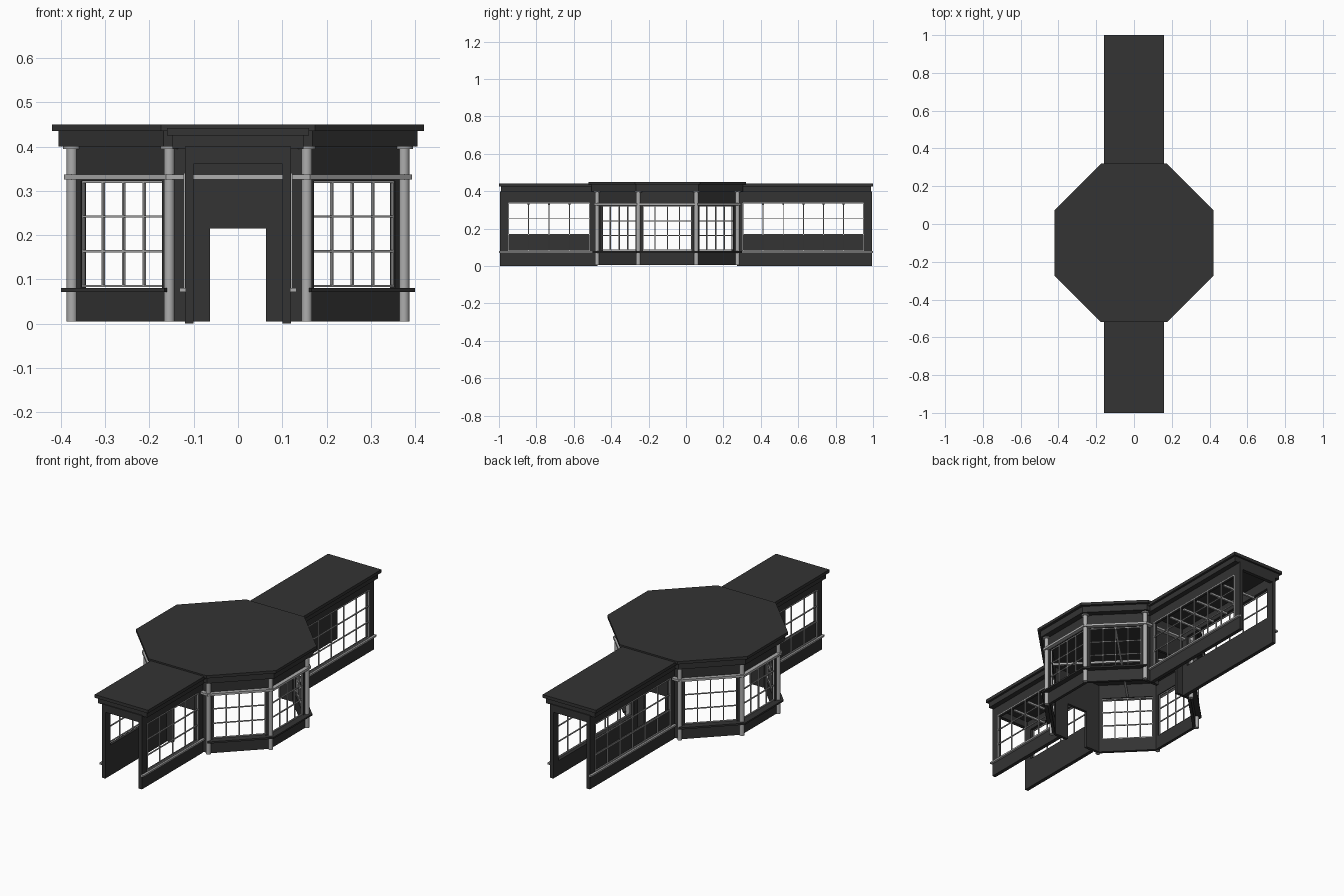
import bpy, bmesh, math
from mathutils import Matrix, Vector

if "Cube" in bpy.data.objects:
    bpy.data.objects.remove(bpy.data.objects["Cube"])


def material(name, value):
    m = bpy.data.materials.new(name)
    m.use_nodes = True
    colour = (value, value, value, 1)
    m.diffuse_color = colour
    m.node_tree.nodes["Principled BSDF"].inputs["Base Color"].default_value = colour
    return m


DARK = material("charcoal", 0.033)
LIGHT = material("light grey", 0.42)

CENTRE = Matrix.Translation((0, -0.1, 0))
TAN = math.tan(math.pi / 8)
SIDES = (0, 1, 3, 4, 5, 7)      # windowed faces of the pavilion
DOORS = (2, 6)                  # faces that open to the corridors


def turn(k):
    """Frame of pavilion face k: local x points outward, y along the face."""
    return CENTRE @ Matrix.Rotation(k * math.pi / 4, 4, 'Z')


class Part:
    """Collects simple solids into one named object."""

    def __init__(self, name, mat):
        self.name, self.mat, self.bm = name, mat, bmesh.new()

    def prism(self, points, z0, z1, frame=Matrix()):
        low = [self.bm.verts.new(frame @ Vector((x, y, z0))) for x, y in points]
        high = [self.bm.verts.new(frame @ Vector((x, y, z1))) for x, y in points]
        self.bm.faces.new(low[::-1])
        self.bm.faces.new(high)
        n = len(points)
        for i in range(n):
            j = (i + 1) % n
            self.bm.faces.new((low[i], low[j], high[j], high[i]))

    def box(self, x, y, z, frame=Matrix()):
        (x0, x1), (y0, y1) = sorted(x), sorted(y)
        self.prism([(x0, y0), (x1, y0), (x1, y1), (x0, y1)], z[0], z[1], frame)

    def segment(self, k, inner, outer, z0, z1):
        a, b = inner * TAN, outer * TAN
        self.prism([(inner, -a), (outer, -b), (outer, b), (inner, a)], z0, z1, turn(k))

    def cylinder(self, x, y, z0, z1, radius, sides=16):
        place = Matrix.Translation((x, y, (z0 + z1) / 2))
        bmesh.ops.create_cone(self.bm, cap_ends=True, segments=sides, radius1=radius,
                              radius2=radius, depth=z1 - z0, matrix=place)

    def finish(self, smooth=False):
        bmesh.ops.recalc_face_normals(self.bm, faces=self.bm.faces)
        mesh = bpy.data.meshes.new(self.name)
        self.bm.to_mesh(mesh)
        self.bm.free()
        mesh.materials.append(self.mat)
        ob = bpy.data.objects.new(self.name, mesh)
        bpy.context.collection.objects.link(ob)
        if smooth:
            bpy.ops.object.select_all(action='DESELECT')
            ob.select_set(True)
            bpy.context.view_layer.objects.active = ob
            bpy.ops.object.shade_smooth_by_angle()
        return ob


def lattice(part, x, y, z, columns, rows, frame=Matrix(), bar=0.0025):
    """Window bars, with a border, in the plane between the two x values."""
    for i in range(columns + 1):
        c = y[0] + (y[1] - y[0]) * i / columns
        part.box(x, (c - bar, c + bar), z, frame)
    for i in range(rows + 1):
        c = z[0] + (z[1] - z[0]) * i / rows
        part.box(x, y, (c - bar, c + bar), frame)


# Octagonal roof: overhanging slab over a stepped fascia
def octagon(apothem):
    r = apothem / math.cos(math.pi / 8)
    return [(r * math.cos((i + 0.5) * math.pi / 4), r * math.sin((i + 0.5) * math.pi / 4))
            for i in range(8)]


roof = Part("pavilion_roof", DARK)
roof.prism(octagon(0.42), 0.435, 0.45, CENTRE)
roof.prism(octagon(0.405), 0.40, 0.435, CENTRE)
roof.finish()

# Pavilion walls, with window and door openings left free
IN, OUT = 0.356, 0.372
walls = Part("pavilion_walls", DARK)
ledge = Part("pavilion_ledge", DARK)
panes = Part("pavilion_window_bars", LIGHT)
for k in SIDES:
    walls.segment(k, IN, OUT, 0.005, 0.08)
    walls.segment(k, IN, OUT, 0.322, 0.40)
    for s in (-1, 1):
        walls.box((IN, OUT), (s * 0.13, s * 0.15), (0.08, 0.322), turn(k))
    ledge.segment(k, 0.36, 0.40, 0.071, 0.08)
    lattice(panes, (0.362, 0.368), (-0.13, 0.13), (0.085, 0.32), 4, 3, turn(k))
for k in DOORS:
    walls.segment(k, IN, OUT, 0.215, 0.40)
    for s in (-1, 1):
        walls.box((IN, OUT), (s * 0.063, s * 0.15), (0.005, 0.215), turn(k))
walls.finish()
ledge.finish()
panes.finish()

# Light band running round the pavilion above the windows
band = Part("pavilion_rail", LIGHT)
for k in range(8):
    band.segment(k, 0.37, 0.393, 0.325, 0.337)
band.finish()

# Round corner columns with caps
columns = Part("corner_columns", LIGHT)
for x, y in octagon(0.375):
    columns.cylinder(x, y - 0.1, 0.005, 0.40, 0.012)
    columns.cylinder(x, y - 0.1, 0.394, 0.40, 0.02)
columns.finish(smooth=True)

# Crossing ceiling beams inside the pavilion
beams = Part("pavilion_beams", LIGHT)
for k in (1, 3):
    beams.box((-0.36, 0.36), (-0.006, 0.006), (0.325, 0.337), turn(k))
beams.finish()


# Corridors: outer end, inner end, window range and number of panes
def corridor(name, end, inner, win, count):
    shell = Part(name + "_walls", DARK)
    cover = Part(name + "_roof", DARK)
    bars = Part(name + "_window_bars", LIGHT)
    rail = Part(name + "_sill_rail", LIGHT)
    rafters = Part(name + "_rafters", LIGHT)
    tip = end * 0.995
    for s, sill in ((1, 0.08), (-1, 0.165)):
        x = (s * 0.10, s * 0.12)
        shell.box(x, (tip, inner), (0, 0.08))
        shell.box(x, (tip, inner), (0.34, 0.40))
        shell.box(x, (tip, win[0]), (0.08, 0.34))
        shell.box(x, (win[1], inner), (0.08, 0.34))
        if sill > 0.08:
            # Solid lower panel behind the bars
            shell.box((s * 0.10, s * 0.116), win, (0.08, sill))
        lattice(bars, sorted((s * 0.117, s * 0.123)), win, (0.083, 0.338), count, 3)
        rail.box((s * 0.118, s * 0.132), (end, inner), (0.071, 0.08))
    # Lintel at the open end
    shell.box((-0.10, 0.10), (tip, tip - end * 0.02), (0.36, 0.40))
    for i in range(1, count):
        c = win[0] + (win[1] - win[0]) * i / count
        rafters.box((-0.10, 0.10), (c - 0.005, c + 0.005), (0.326, 0.337))
    # Stepped flat roof
    cover.box((-0.16, 0.16), (end, inner), (0.425, 0.442))
    cover.box((-0.148, 0.148), (end * 0.99, inner), (0.395, 0.425))
    for part in (shell, cover, bars, rail, rafters):
        part.finish()


corridor("front_corridor", -1, -0.472, (-0.95, -0.515), 4)
corridor("back_corridor", 1, 0.272, (0.95, 0.305), 6)
